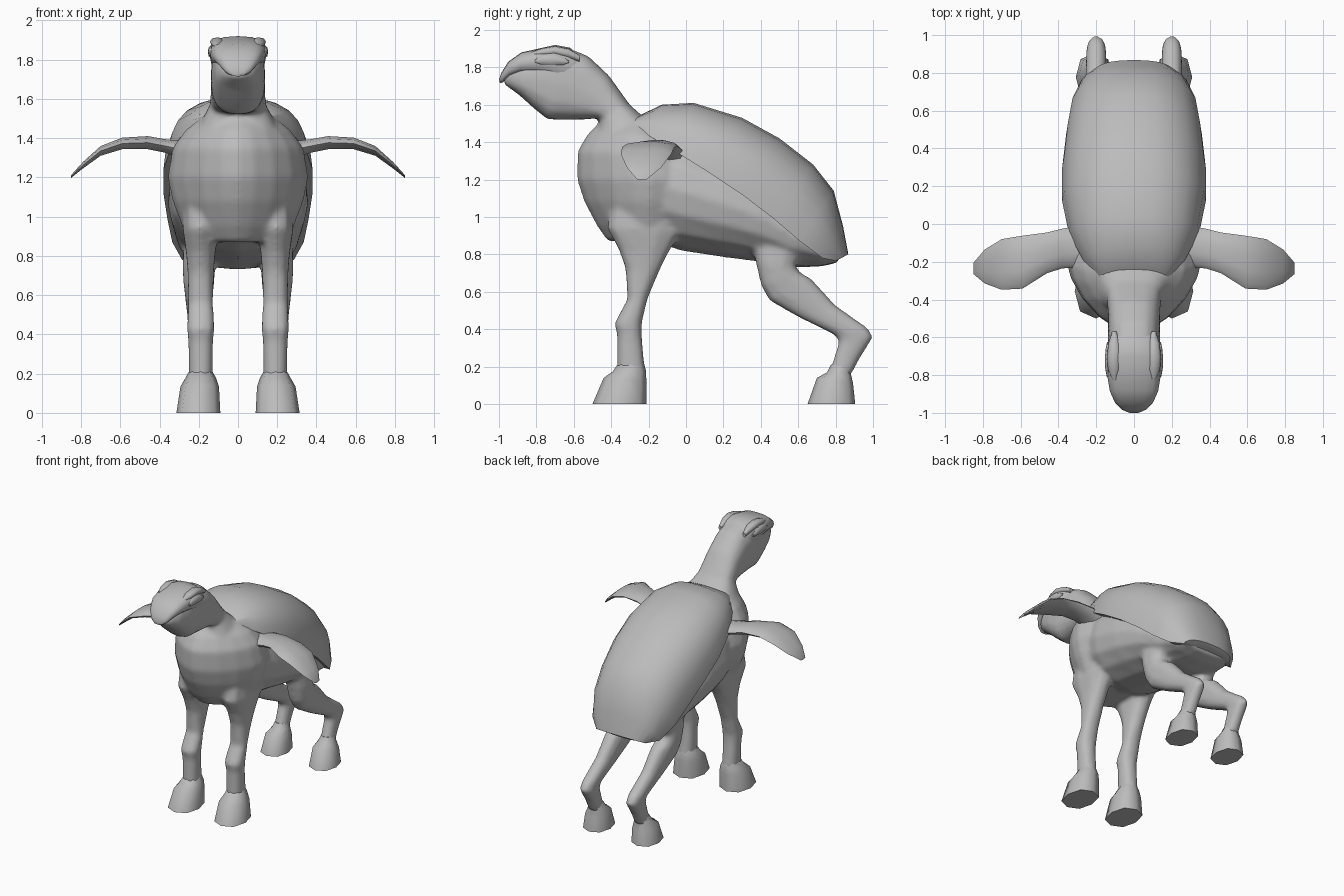
import bpy, bmesh, math

skin = bpy.data.materials.new("plain grey")
skin.diffuse_color = (0.5, 0.5, 0.5, 1)


def spow(v, e):
    return math.copysign(abs(v) ** e, v)


def activate(obs):
    bpy.ops.object.select_all(action='DESELECT')
    for ob in obs:
        ob.select_set(True)
    bpy.context.view_layer.objects.active = obs[0]


def skin_rings(name, rings, angle=40):
    """Bridge equal-length rings of points and cap both ends."""
    bm = bmesh.new()
    vs = [[bm.verts.new(p) for p in r] for r in rings]
    n = len(rings[0])
    for a, b in zip(vs, vs[1:]):
        for i in range(n):
            j = (i + 1) % n
            bm.faces.new((a[i], a[j], b[j], b[i]))
    bm.faces.new(vs[0])
    bm.faces.new(vs[-1])
    bmesh.ops.recalc_face_normals(bm, faces=bm.faces)
    mesh = bpy.data.meshes.new(name)
    bm.to_mesh(mesh)
    bm.free()
    mesh.materials.append(skin)
    ob = bpy.data.objects.new(name, mesh)
    bpy.context.collection.objects.link(ob)
    activate([ob])
    bpy.ops.object.shade_smooth_by_angle(angle=math.radians(angle))
    return ob


def loft(name, rows, n=12, e=0.85, x0=0, side=1, angle=40):
    """Each row: y, z of one edge, y, z of the opposite edge, half width, x shift."""
    rings = []
    for y1, z1, y2, z2, w, *dx in rows:
        xc = x0 + (dx[0] if dx else 0)
        ring = []
        for i in range(n):
            a = 2 * math.pi * i / n
            c, s = spow(math.cos(a), e), spow(math.sin(a), e)
            ring.append((side * (xc + w * s),
                         (y1 + y2) / 2 + c * (y1 - y2) / 2,
                         (z1 + z2) / 2 + c * (z1 - z2) / 2))
        rings.append(ring)
    return skin_rings(name, rings, angle)


# Torso: widest along the shell rim, tapering toward the tail
fused = [loft("body", [
    (-.36, 1.46, -.36, .95, .16), (-.20, 1.49, -.20, .88, .31),
    (.0, 1.45, -.03, .82, .352), (.20, 1.36, .20, .785, .36),
    (.40, 1.25, .38, .762, .345), (.60, 1.05, .58, .73, .315),
    (.74, .91, .72, .735, .27), (.835, .83, .81, .755, .215)], n=16, e=.95)]

# Chest: keeled front built from level slices
fused.append(loft("chest", [
    (-.45, 1.52, -.08, 1.52, .17), (-.53, 1.44, .05, 1.44, .27),
    (-.582, 1.35, .15, 1.35, .335), (-.584, 1.20, .20, 1.20, .36),
    (-.545, 1.08, .15, 1.08, .335), (-.475, .95, .08, .95, .285),
    (-.42, .87, .02, .87, .22)], n=20, e=1.25))

# Neck and skull, flowing out of the shoulders
fused.append(loft("neck", [
    (.0, 1.40, -.52, 1.20, .24), (-.12, 1.48, -.51, 1.33, .23),
    (-.22, 1.53, -.475, 1.45, .185), (-.30, 1.60, -.46, 1.53, .145),
    (-.41, 1.755, -.55, 1.52, .138), (-.52, 1.86, -.65, 1.52, .138),
    (-.63, 1.905, -.74, 1.52, .14), (-.74, 1.89, -.82, 1.585, .136),
    (-.86, 1.84, -.89, 1.65, .118), (-.93, 1.80, -.945, 1.69, .085),
    (-.97, 1.755, -.975, 1.71, .045)], n=16, e=.75))

for side, tag in ((1, "right"), (-1, "left")):
    # Foreleg with knee and pastern
    fused.append(loft("foreleg_" + tag, [
        (-.36, 1.25, .02, 1.25, .06, -.01), (-.40, 1.08, .02, 1.08, .09, .0),
        (-.425, .94, -.02, .92, .092, .002),
        (-.36, .82, -.09, .81, .077), (-.325, .72, -.145, .70, .068),
        (-.315, .56, -.205, .56, .065), (-.385, .43, -.235, .43, .072),
        (-.37, .37, -.235, .37, .065), (-.37, .15, -.215, .15, .062)],
        n=10, x0=.19, side=side))

    # Hind leg with thigh and hock
    fused.append(loft("hindleg_" + tag, [
        (.34, .90, .66, .84, .09, -.01), (.375, .74, .585, .74, .085),
        (.40, .63, .615, .70, .081), (.445, .55, .67, .675, .073),
        (.605, .46, .80, .53, .06), (.80, .365, .97, .41, .055),
        (.815, .33, 1.005, .36, .053), (.79, .25, .935, .25, .05),
        (.76, .15, .88, .15, .052)], n=10, x0=.20, side=side))

# Fuse torso, neck and legs into one smooth skin
activate(fused)
bpy.ops.object.join()
body = bpy.context.view_layer.objects.active
remesh = body.modifiers.new("fuse", 'REMESH')
remesh.mode = 'VOXEL'
remesh.voxel_size = .014
remesh.use_smooth_shade = True
soften = body.modifiers.new("soften", 'SMOOTH')
soften.factor = .5
soften.iterations = 12
for m in ("fuse", "soften"):
    bpy.ops.object.modifier_apply(modifier=m)
body.data.materials.clear()
body.data.materials.append(skin)
bpy.ops.object.shade_smooth()

# Shell: half dome over a sloping flat rim
shell_rings = []
for y1, z1, y2, z2, w in [
        (-.255, 1.54, -.30, 1.495, .18), (-.13, 1.60, -.19, 1.43, .27),
        (.04, 1.61, -.05, 1.345, .345), (.30, 1.53, .12, 1.24, .38),
        (.50, 1.42, .30, 1.12, .38), (.68, 1.28, .47, .99, .36),
        (.79, 1.14, .61, .87, .335), (.84, .95, .73, .78, .285),
        (.868, .80, .80, .765, .21)]:
    ring = []
    for i in range(13):
        a = math.pi * i / 12
        c, s = spow(math.cos(a), .85), spow(math.sin(a), .85)
        ring.append((w * c, y2 + (y1 - y2) * s, z2 + (z1 - z2) * s))
    shell_rings.append(ring)
skin_rings("shell", shell_rings)

# Beak: upper head overhanging the jaw along the mouth line
loft("beak", [
    (-.54, 1.84, -.60, 1.70, .11), (-.62, 1.905, -.67, 1.70, .138),
    (-.70, 1.92, -.73, 1.74, .146), (-.79, 1.90, -.81, 1.76, .142),
    (-.88, 1.88, -.89, 1.765, .128), (-.95, 1.83, -.945, 1.75, .10),
    (-.985, 1.775, -.98, 1.72, .065), (-1.0, 1.735, -.995, 1.715, .03)],
    n=16, e=.75, angle=50)

for side, tag in ((1, "right"), (-1, "left")):
    # Eye: flattened almond on the side of the head
    loft("eye_" + tag, [
        (-.81, 1.838, -.81, 1.828, .006), (-.77, 1.868, -.77, 1.812, .014),
        (-.71, 1.872, -.71, 1.808, .016), (-.66, 1.855, -.66, 1.812, .012),
        (-.625, 1.835, -.625, 1.825, .005)], n=8, e=1, x0=.138, side=side)
    # Brow ridge over the eye
    loft("brow_" + tag, [
        (-.83, 1.88, -.83, 1.85, .012, -.005), (-.77, 1.902, -.77, 1.86, .033),
        (-.70, 1.914, -.70, 1.865, .038), (-.63, 1.90, -.63, 1.85, .03),
        (-.57, 1.865, -.57, 1.83, .012)], n=8, e=.9, x0=.105, side=side, angle=60)

    # Flipper: x, front y, back y, middle z, thickness
    flipper = []
    for x, yf, yb, z, t in [
            (.20, -.30, .00, 1.32, .18), (.30, -.23, -.01, 1.345, .085),
            (.38, -.235, -.025, 1.362, .072),
            (.46, -.26, -.045, 1.377, .07), (.59, -.342, -.062, 1.373, .062),
            (.70, -.348, -.08, 1.335, .052), (.79, -.315, -.135, 1.262, .035),
            (.85, -.265, -.205, 1.205, .015)]:
        flipper.append([(side * x,
                         (yf + yb) / 2 + math.cos(k * math.pi / 5) * (yf - yb) / 2,
                         z + math.sin(k * math.pi / 5) * t / 2) for k in range(10)])
    skin_rings("flipper_" + tag, flipper, angle=50)

    # Hooves: flared, with a flat sole
    loft("forehoof_" + tag, [
        (-.36, .22, -.225, .22, .055), (-.39, .175, -.215, .18, .078),
        (-.44, .14, -.212, .13, .098, .005), (-.50, 0, -.21, 0, .112, .012)],
        n=8, x0=.19, side=side, angle=60)
    loft("hindhoof_" + tag, [
        (.775, .21, .89, .21, .045), (.755, .17, .88, .17, .062),
        (.70, .14, .893, .11, .085, .005), (.65, 0, .905, 0, .098, .01)],
        n=8, x0=.20, side=side, angle=60)
